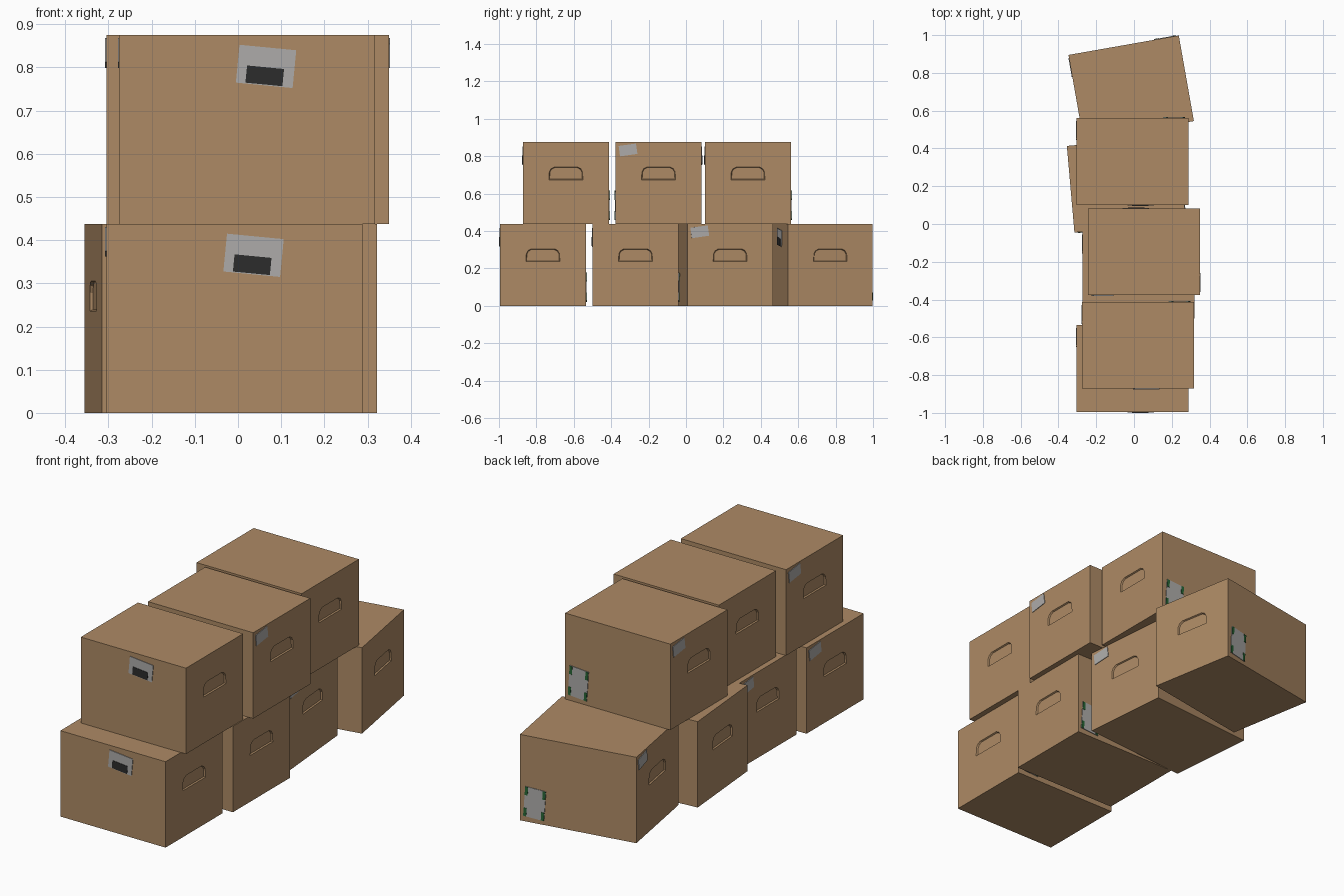
import bpy, bmesh, math
from mathutils import Vector, Matrix

if "Cube" in bpy.data.objects:
    bpy.data.objects.remove(bpy.data.objects["Cube"])

W, D, H = 0.593, 0.46, 0.4375      # carton width, depth, height
UP = Vector((0, 0, 1))


def material(name, rgb):
    m = bpy.data.materials.new(name)
    m.diffuse_color = (*rgb, 1)
    m.use_nodes = True
    m.node_tree.nodes["Principled BSDF"].inputs["Base Color"].default_value = m.diffuse_color
    return m


cardboard = material("cardboard brown", (0.42, 0.255, 0.130))
paper = material("label grey", (0.42, 0.41, 0.40))
black = material("label black", (0.025, 0.025, 0.025))
green = material("label green", (0.02, 0.13, 0.035))


def finish(bm, name, mats):
    bmesh.ops.recalc_face_normals(bm, faces=bm.faces)
    me = bpy.data.meshes.new(name)
    bm.to_mesh(me)
    bm.free()
    for m in mats:
        me.materials.append(m)
    return me


def carton_mesh():
    """Plain box with a shallow hand-hold pressed into both short sides."""
    bm = bmesh.new()
    half = [(0.091, 0.236), (0.089, 0.278), (0.080, 0.295), (0.062, 0.305)]
    outline = half + [(-y, z) for y, z in reversed(half)]
    corner = {}
    for sx in (-1, 1):
        for sy in (-1, 1):
            for z in (0, 1):
                corner[sx, sy, z] = bm.verts.new((sx * W / 2, sy * D / 2, z * H))
    c = corner
    for z in (0, 1):                                   # bottom and top
        bm.faces.new([c[-1, -1, z], c[1, -1, z], c[1, 1, z], c[-1, 1, z]])
    for sy in (-1, 1):                                 # front and back
        bm.faces.new([c[-1, sy, 0], c[1, sy, 0], c[1, sy, 1], c[-1, sy, 1]])
    for sx in (-1, 1):                                 # sides with hand-hold
        rim = [bm.verts.new((sx * W / 2, y, z)) for y, z in outline]
        floor = [bm.verts.new((sx * (W / 2 - 0.007), y * 0.96, 0.27 + (z - 0.27) * 0.9))
                 for y, z in outline]
        bm.faces.new([c[sx, -1, 0], c[sx, 1, 0], rim[0], rim[-1]])
        bm.faces.new([c[sx, 1, 0], c[sx, 1, 1], c[sx, -1, 1], c[sx, -1, 0]] + rim[::-1])
        n = len(rim)
        for i in range(n):
            j = (i + 1) % n
            bm.faces.new([rim[i], rim[j], floor[j], floor[i]])
        bm.faces.new(floor)
    return finish(bm, "carton", [cardboard])


def plate(bm, normal, u, z, tilt, w, h, lift=0.003, du=0, dz=0, mat=0):
    """Thin tilted plate on a carton side; u runs to the right seen from outside."""
    n = Vector(normal)
    right = UP.cross(n)
    dist = D / 2 if n.y else W / 2
    a = math.radians(tilt)
    r = right * math.cos(a) + UP * math.sin(a)
    t = UP * math.cos(a) - right * math.sin(a)
    mid = n * (dist + lift / 2) + right * u + UP * z + r * du + t * dz
    m = Matrix((r * w, t * h, n * lift)).transposed().to_4x4()
    res = bmesh.ops.create_cube(bm, size=1, matrix=Matrix.Translation(mid) @ m)
    for f in {f for v in res["verts"] for f in v.link_faces}:
        f.material_index = mat


def front_label():
    bm = bmesh.new()
    spot = ((0, -1, 0), 0.044, 0.365, -5.5)
    plate(bm, *spot, 0.132, 0.088)
    plate(bm, *spot, 0.086, 0.040, lift=0.0045, du=-0.001, dz=-0.022, mat=1)
    return finish(bm, "front_label", [paper, black])


def side_label():
    bm = bmesh.new()
    plate(bm, (-1, 0, 0), -0.163, 0.396, 8, 0.094, 0.056)
    return finish(bm, "side_label", [paper])


def back_label():
    bm = bmesh.new()
    spot = ((0, 1, 0), -0.221, 0.10, -4)
    plate(bm, *spot, 0.106, 0.152)
    for sx in (-1, 1):                                 # green corner marks
        for sz in (-1, 1):
            plate(bm, *spot, 0.015, 0.042, lift=0.0045, du=sx * 0.045, dz=sz * 0.054, mat=1)
    return finish(bm, "back_label", [paper, green])


meshes = [carton_mesh(), front_label(), side_label(), back_label()]

# name, x, y, level, turn in degrees
stack = [
    ("lower_1", -0.008, -0.765, 0, 0),
    ("lower_2", 0.025, -0.270, 0, 0),
    ("lower_3", -0.040, 0.210, 0, 185),
    ("lower_4", -0.015, 0.720, 0, 10),
    ("upper_1", 0.021, -0.642, 1, 0),
    ("upper_2", 0.053, -0.147, 1, 180),
    ("upper_3", -0.008, 0.331, 1, 0),
]
for name, x, y, level, turn in stack:
    for me in meshes:
        ob = bpy.data.objects.new(f"{name}_{me.name}", me)
        ob.location = (x, y, level * H)
        ob.rotation_euler.z = math.radians(turn)
        bpy.context.collection.objects.link(ob)
